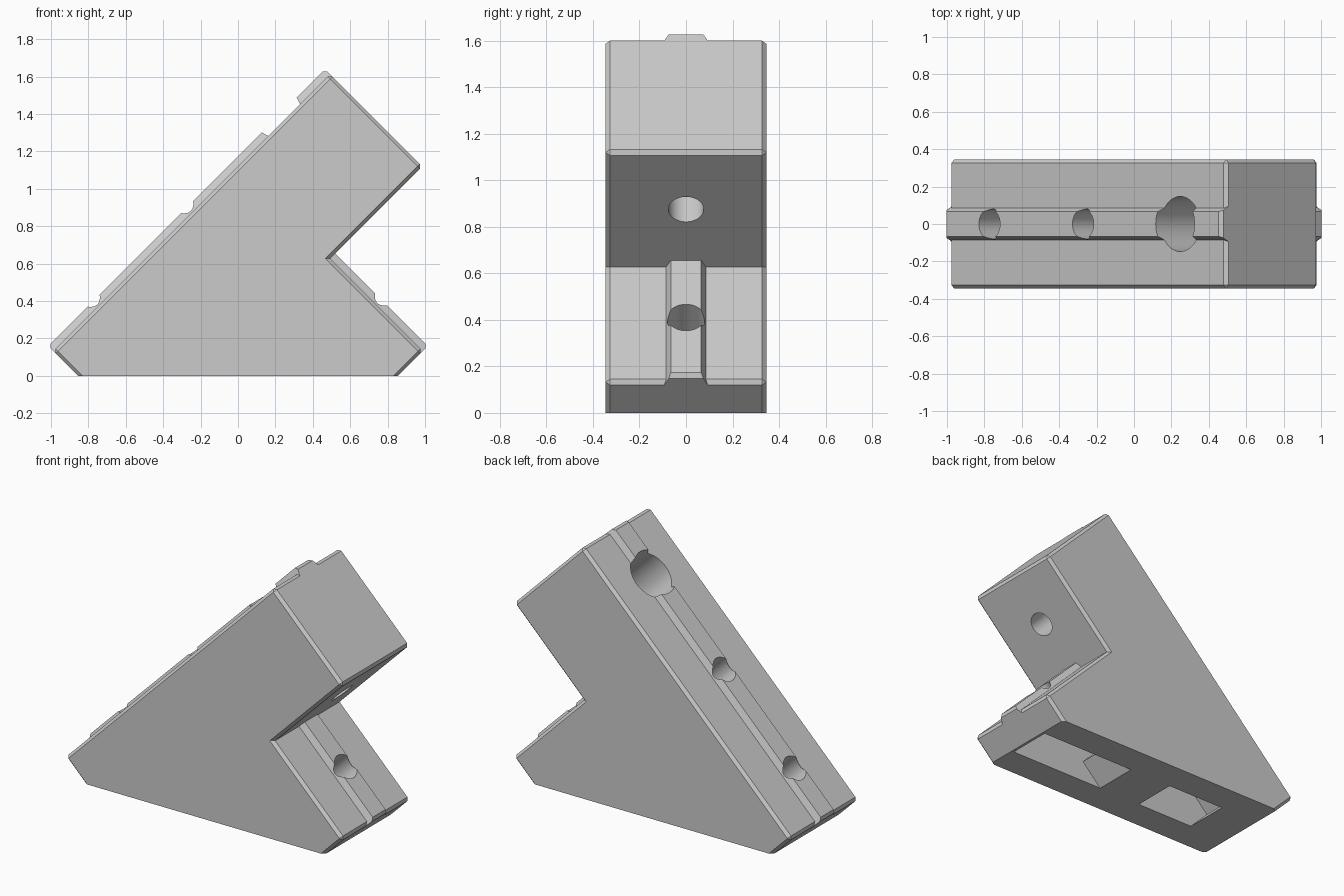
import bpy, bmesh, math
from mathutils import Vector, Matrix

if "Cube" in bpy.data.objects:
    bpy.data.objects.remove(bpy.data.objects["Cube"])

HALF_W, CHAMFER = 0.345, 0.018
SLANT, REST, ARM = 1.12, 1.12, 0.135      # offsets of the diagonal faces
LOW, TOP, TOE = -0.855, 2.105, -0.855
DIAG = math.sqrt(0.5)

plastic = bpy.data.materials.new("light_grey")
plastic.use_nodes = True
plastic.diffuse_color = (0.6, 0.6, 0.6, 1)
plastic.node_tree.nodes["Principled BSDF"].inputs["Base Color"].default_value = (0.6, 0.6, 0.6, 1)


def corner(total, diff):
    """Point (x, z) where x + z = total and z - x = diff."""
    return Vector(((total - diff) / 2, (total + diff) / 2))


def finish(bm, name):
    bmesh.ops.recalc_face_normals(bm, faces=bm.faces[:])
    mesh = bpy.data.meshes.new(name)
    bm.to_mesh(mesh)
    bm.free()
    mesh.materials.append(plastic)
    ob = bpy.data.objects.new(name, mesh)
    bpy.context.scene.collection.objects.link(ob)
    return ob


def extrude_profile(points, widths):
    """Solid between mirrored copies of an (x, z) outline."""
    bm = bmesh.new()
    sides = [[bm.verts.new((p[0], s * w, p[1])) for p, w in zip(points, widths)]
             for s in (-1, 1)]
    for ring in sides:
        bm.faces.new(ring)
    a, b = sides
    for i in range(len(a)):
        j = (i + 1) % len(a)
        bm.faces.new((a[i], a[j], b[j], b[i]))
    bmesh.ops.recalc_face_normals(bm, faces=bm.faces[:])
    return bm


def rib(name, start, along, out, length):
    """Chamfered locating ridge with sloping flanks."""
    h, c, sink = 0.039, CHAMFER, 0.025
    outline = [(0, -sink), (0, h - c), (c, h), (length - c, h), (length, h - c), (length, -sink)]
    points = [start + along * s + out * t for s, t in outline]
    return finish(extrude_profile(points, [0.085 - 0.5 * t for _, t in outline]), name)


def bore(name, p, q, radius, square=False):
    """Round or square cutter from p to q in the middle plane."""
    a, b = Vector((p[0], 0, p[1])), Vector((q[0], 0, q[1]))
    axis = b - a
    turn = Matrix.Rotation(math.atan2(axis.x, axis.z), 4, 'Y')
    place = Matrix.Translation((a + b) / 2) @ turn
    bm = bmesh.new()
    if square:
        size = Matrix.Diagonal((2 * radius, 2 * radius, axis.length, 1))
        bmesh.ops.create_cube(bm, size=1, matrix=place @ size)
    else:
        bmesh.ops.create_cone(bm, cap_ends=True, segments=48, radius1=radius, radius2=radius,
                              depth=axis.length, matrix=place)
    ob = finish(bm, name)
    ob.hide_render = True
    return ob


def combine(target, tool, operation):
    mod = target.modifiers.new(tool.name, 'BOOLEAN')
    mod.operation, mod.object, mod.solver = operation, tool, 'EXACT'
    bpy.context.view_layer.objects.active = target
    bpy.ops.object.modifier_apply(modifier=mod.name)
    bpy.data.objects.remove(tool)


# Body: diagonal block with a notch, chamfered, then cut flat at the floor
drop = Vector((0, -0.1))
outline = [corner(LOW, SLANT), corner(TOP, SLANT), corner(TOP, ARM), corner(REST, ARM),
           corner(REST, TOE), Vector((0.755, -0.1)), Vector((-0.755, -0.1))]
bm = extrude_profile(outline, [HALF_W] * len(outline))
notch = corner(REST, ARM)


def in_notch(e):
    return all((Vector((v.co.x, v.co.z)) - notch).length < 0.001 for v in e.verts)


edges = [e for e in bm.edges if not in_notch(e) and max(v.co.z for v in e.verts) > 0]
bmesh.ops.bevel(bm, geom=edges, offset=CHAMFER, segments=1, affect='EDGES')
bmesh.ops.bisect_plane(bm, geom=bm.verts[:] + bm.edges[:] + bm.faces[:], plane_co=(0, 0, 0),
                       plane_no=(0, 0, 1), clear_inner=True)
bmesh.ops.holes_fill(bm, edges=[e for e in bm.edges if e.is_boundary], sides=0)
body = finish(bm, "angle_bracket")

# Locating ridges on the long slope and on the foot
up, back = Vector((DIAG, DIAG)), Vector((-DIAG, DIAG))
combine(body, rib("long_ridge", corner(LOW, SLANT), up, back, (TOP - LOW) * DIAG), 'UNION')
combine(body, rib("foot_ridge", corner(REST, ARM + 0.1), -back, up, (ARM + 0.1 - TOE) * DIAG), 'UNION')

# Screw holes with square access slots opening at the base
SEAT, HOLE, SLOT = 0.2, 0.08, 0.147
screws = [(corner(-0.37, SLANT), back, "low"), (corner(0.63, SLANT), back, "middle"),
          (corner(REST, -0.355), up, "foot")]
for face, out, label in screws:
    floor = face - out * (face.y / DIAG + 0.3)
    combine(body, bore(label + "_slot", floor, face - out * SEAT, SLOT, True), 'DIFFERENCE')
    combine(body, bore(label + "_hole", face - out * (SEAT + 0.05), face + out * 0.1, HOLE), 'DIFFERENCE')

# Through hole in the arm with a wide counterbore
arm_face, slope_face = corner(1.615, ARM), corner(1.615, SLANT)
combine(body, bore("arm_hole", arm_face - back * 0.1, slope_face, 0.076), 'DIFFERENCE')
combine(body, bore("arm_counterbore", arm_face + back * SEAT, slope_face + back * 0.1, SLOT), 'DIFFERENCE')

bpy.ops.object.select_all(action='DESELECT')
body.select_set(True)
bpy.context.view_layer.objects.active = body
bpy.ops.object.shade_smooth_by_angle(angle=math.radians(25))
